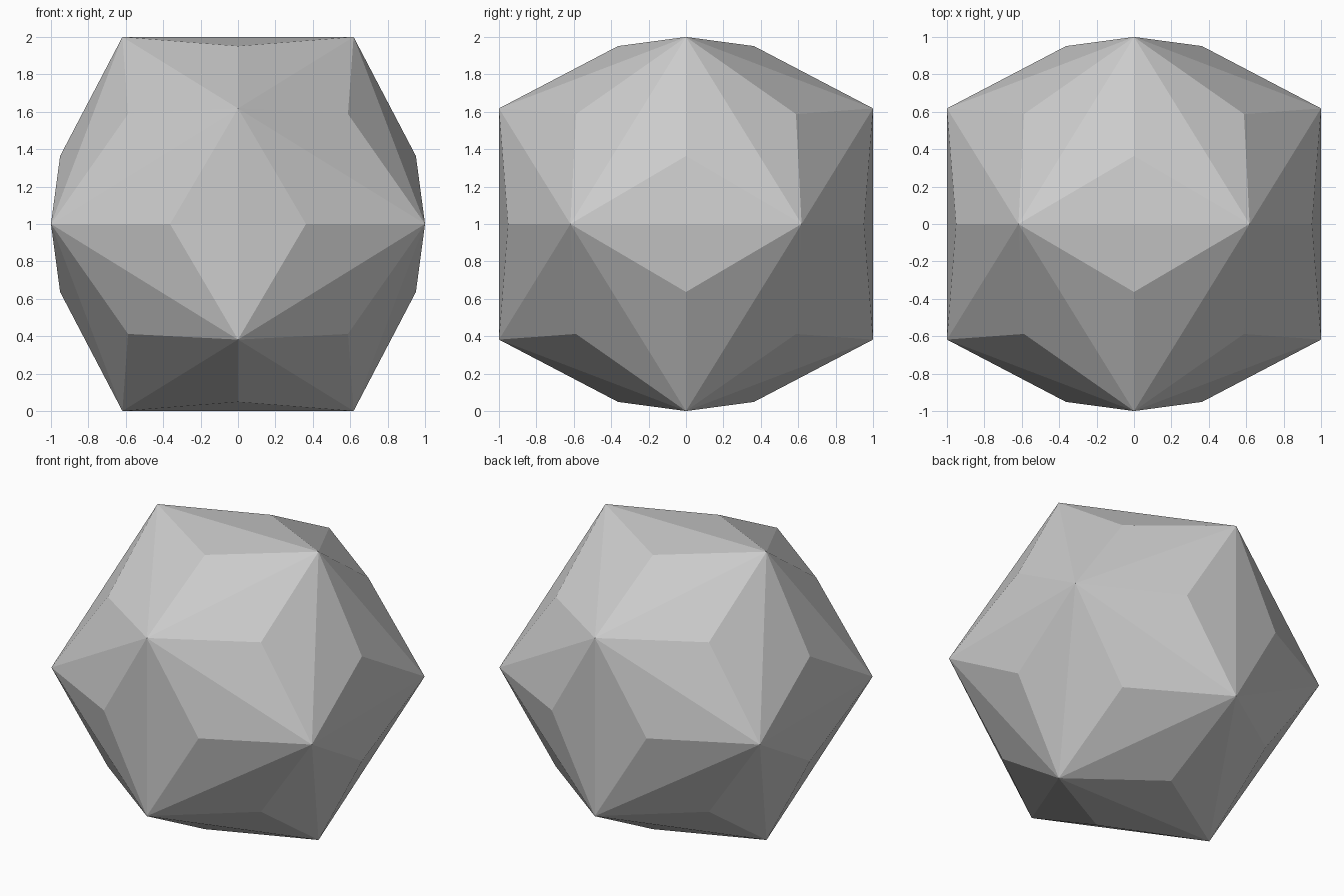
import bpy
import bmesh
from math import sqrt

cube = bpy.data.objects.get("Cube")
if cube:
    bpy.data.objects.remove(cube, do_unlink=True)

# Plain grey surface
grey = bpy.data.materials.new("light_grey")
grey.use_nodes = True
colour = (0.6, 0.6, 0.6, 1)
grey.diffuse_color = colour
grey.node_tree.nodes["Principled BSDF"].inputs["Base Color"].default_value = colour

# Icosahedron: corners of three crossed golden rectangles, wrapped in a hull
SHORT = (sqrt(5) - 1) / 2
PYRAMID_LIFT = 1.09
bm = bmesh.new()
for a in (-1, 1):
    for b in (-SHORT, SHORT):
        for corner in ((b, 0, a), (a, b, 0), (0, a, b)):
            bm.verts.new(corner)
bmesh.ops.convex_hull(bm, input=bm.verts[:])

# Raise a shallow pyramid on every triangle
poked = bmesh.ops.poke(bm, faces=bm.faces[:])
for apex in poked["verts"]:
    apex.co *= PYRAMID_LIFT

# Stand it on the ground
bmesh.ops.translate(bm, verts=bm.verts[:], vec=(0, 0, 1))
bmesh.ops.recalc_face_normals(bm, faces=bm.faces[:])

mesh = bpy.data.meshes.new("faceted_ball")
bm.to_mesh(mesh)
bm.free()
mesh.materials.append(grey)
ball = bpy.data.objects.new("faceted_ball", mesh)
bpy.context.collection.objects.link(ball)
